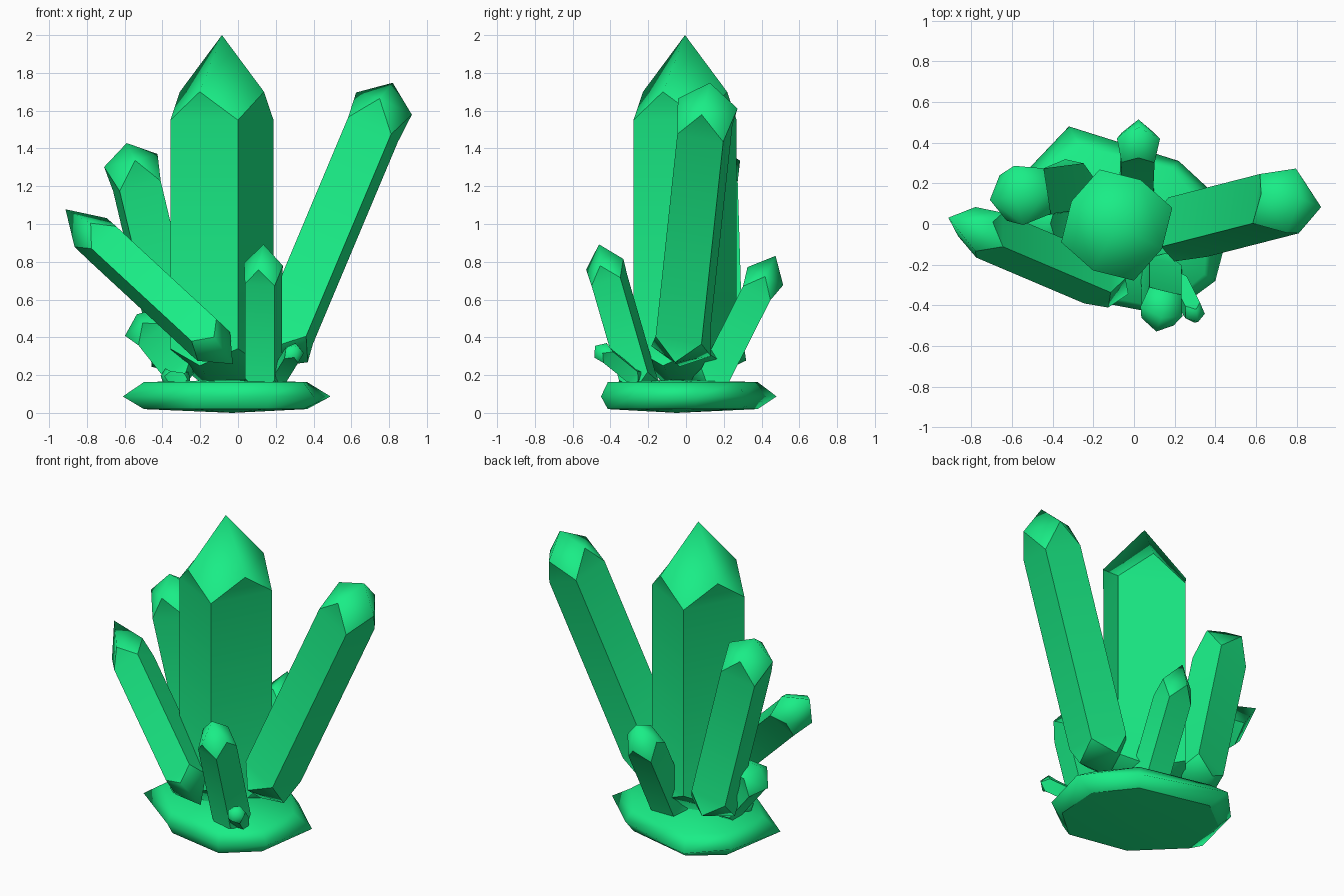
import bpy, bmesh, math
from mathutils import Vector

if "Cube" in bpy.data.objects:
    bpy.data.objects.remove(bpy.data.objects["Cube"])

green = bpy.data.materials.new("green_crystal")
green.diffuse_color = (0.01, 0.85, 0.24, 1)
green.use_nodes = True
green.node_tree.nodes["Principled BSDF"].inputs["Base Color"].default_value = green.diffuse_color


def finish(bm, name, sharp=()):
    for f in bm.faces:
        f.smooth = True
    for e in sharp:
        e.smooth = False
    bmesh.ops.recalc_face_normals(bm, faces=bm.faces[:])
    me = bpy.data.meshes.new(name)
    bm.to_mesh(me)
    bm.free()
    ob = bpy.data.objects.new(name, me)
    bpy.context.collection.objects.link(ob)
    me.materials.append(green)
    return ob


def crystal(name, low, high, r, spin, mid, tip, mid_r=0.92, foot=0.75):
    """Four-sided prism between two ring centres; each end is a smooth-shaded point with crisp shoulders."""
    low, high = Vector(low), Vector(high)
    d = (high - low).normalized()
    u = Vector((1, 0, 0))
    u = (u - d * u.dot(d)).normalized()
    v = d.cross(u)
    bm = bmesh.new()
    pairs = []

    def ring(c, rad, deg):
        return [bm.verts.new(c + rad * (u * math.cos(a) + v * math.sin(a)))
                for a in (math.radians(deg + 90 * i) for i in range(4))]

    def end(c, corners, s):
        m = ring(c + d * mid * s, r * mid_r, spin + 45)
        apex = bm.verts.new(c + d * tip * s)
        for i in range(4):
            j = (i + 1) % 4
            bm.faces.new((corners[i], corners[j], m[i]))
            bm.faces.new((m[i], corners[j], m[j]))
            bm.faces.new((m[i], m[j], apex))
            pairs.extend([(corners[i], m[i]), (corners[j], m[i])])

    a, b = ring(low, r, spin), ring(high, r, spin)
    for i in range(4):
        j = (i + 1) % 4
        bm.faces.new((a[i], a[j], b[j], b[i]))
        pairs.append((a[i], b[i]))
    end(low, a, -foot)
    end(high, b, 1)
    return finish(bm, name, [bm.edges.get(p) for p in pairs])


# Flat faceted base slab: outline point and how far its top and bottom corners are drawn in
outline = [(-.61, -.10, .80), (-.25, -.37, .92), (.17, -.45, .92), (.40, -.28, .88),
           (.49, .06, .77), (.22, .31, .88), (-.32, .48, .79), (-.52, .27, .86)]
bm = bmesh.new()
rings = []
for z, inset in ((.02, True), (.087, False), (.163, True)):
    rings.append([bm.verts.new((-.05 + (x + .05) * (s if inset else 1), y * (s if inset else 1), z))
                  for x, y, s in outline])
n = len(outline)
for lo, hi in zip(rings, rings[1:]):
    for i in range(n):
        j = (i + 1) % n
        bm.faces.new((lo[i], lo[j], hi[j], hi[i]))
for rg, z in ((rings[0], 0), (rings[-1], .175)):
    c = bm.verts.new((-.03, -.05, z))
    for i in range(n):
        bm.faces.new((rg[i], rg[(i + 1) % n], c))
finish(bm, "base_slab", [bm.edges.get((rings[0][i], rings[0][(i + 1) % n])) for i in range(n)])

# Tall central crystal
crystal("main_crystal", (-.085, -.005, .34), (-.085, -.005, 1.55), .286, 17.2, .15, .45, .88, .6)
# Large leaning crystals
crystal("right_crystal", (.265, -.015, .43), (.715, .10, 1.5), .176, 36, .15, .27)
crystal("left_crystal", (-.18, -.28, .40), (-.71, -.055, .89), .13, 45, .10, .29)
crystal("back_left_crystal", (-.34, .17, .38), (-.535, .145, 1.2), .16, 54, .14, .235)
# Small crystals around the foot
crystal("front_crystal", (.135, -.26, .20), (.135, -.405, .70), .115, 31, .09, .2)
crystal("back_crystal", (.01, .155, .20), (.02, .375, .635), .115, 45, .10, .22)
crystal("left_stub", (-.32, .02, .25), (-.455, .01, .42), .13, 45, .08, .13)
crystal("front_right_stub", (.22, -.29, .20), (.285, -.42, .305), .055, 40, .045, .085)
crystal("left_tiny_stub", (-.29, -.10, .18), (-.36, -.10, .19), .045, 45, .03, .05)
